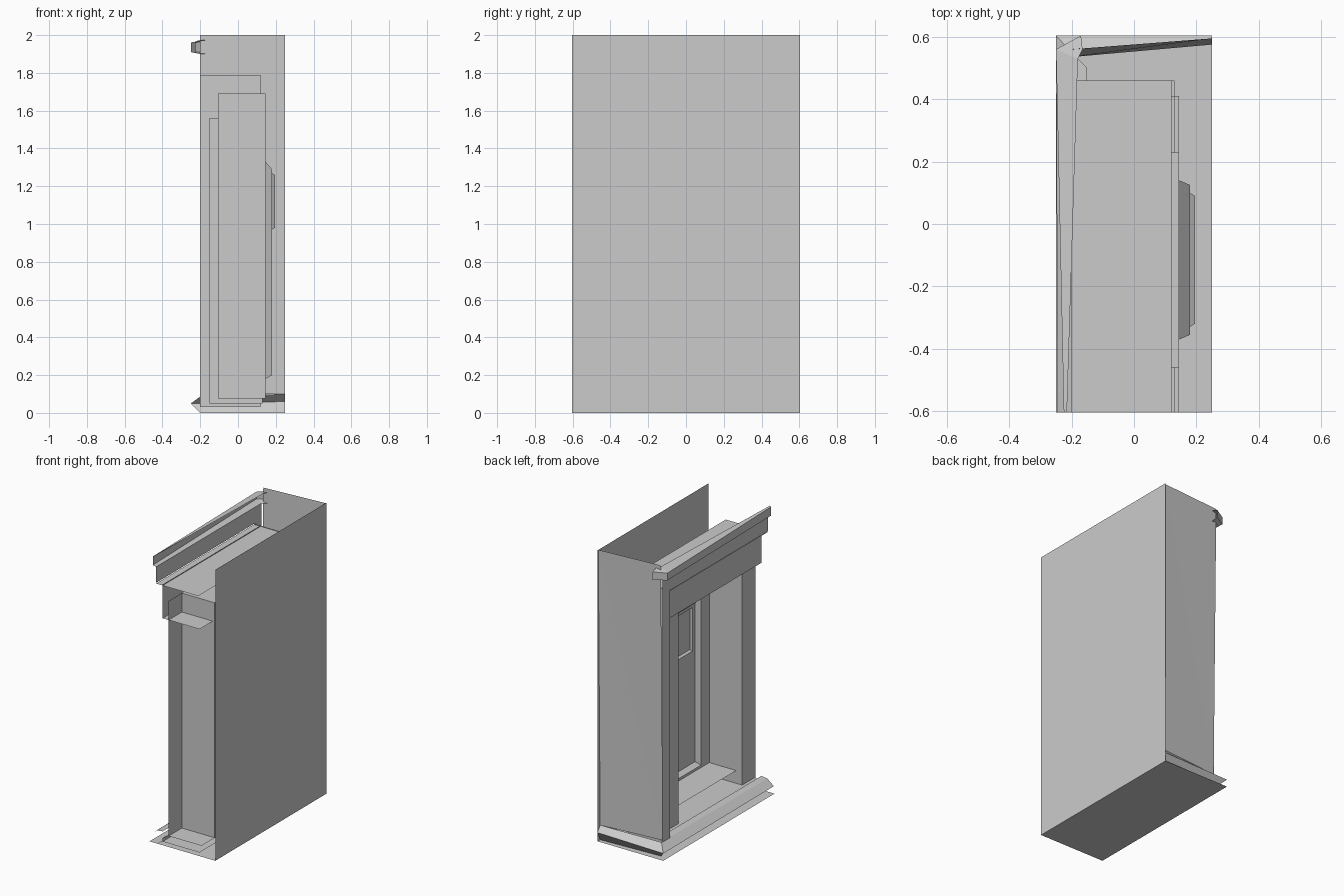
import bpy


def surface(name, *quads):
    """One object made of open flat faces, each given by its corners."""
    verts, faces = [], []
    for q in quads:
        faces.append(range(len(verts), len(verts) + len(q)))
        verts += q
    me = bpy.data.meshes.new(name)
    me.from_pydata(verts, [], [list(f) for f in faces])
    me.update()
    ob = bpy.data.objects.new(name, me)
    bpy.context.collection.objects.link(ob)
    return ob


def across_x(x, y0, y1, z0, z1):
    return [(x, y1, z0), (x, y0, z0), (x, y0, z1), (x, y1, z1)]


def across_y(y, x0, x1, z0, z1):
    return [(x0, y, z0), (x1, y, z0), (x1, y, z1), (x0, y, z1)]


def across_z(z, x0, x1, y0, y1):
    return [(x0, y0, z), (x1, y0, z), (x1, y1, z), (x0, y1, z)]


def ring(a, b):
    """Four faces joining two (x, y0, y1, z0, z1) rectangles."""
    p, q = across_x(*a), across_x(*b)
    return [[p[i], p[(i + 1) % 4], q[(i + 1) % 4], q[i]] for i in range(4)]


def sweep(p, q):
    """Strip between two matching polylines."""
    return [[p[i], q[i], q[i + 1], p[i + 1]] for i in range(len(p) - 1)]


E = -0.604   # cut end of the bay
W = 0.604    # finished end of the bay

# Outer shell: rear wall, bottom, finished side
surface("rear_wall", across_x(0.25, E, W, 0, 2))
surface("bottom", across_z(0, -0.25, 0.25, E, W))
surface("side_panel",
        [(0.25, 0.575, 0.1), (0.25, 0.595, 2), (-0.2, 0.535, 0.1)],
        [(0.25, 0.595, 2), (-0.2, 0.56, 2), (-0.2, 0.535, 0.1)])

# Outer frame: corner pier, top rail and its deep reveal
surface("outer_frame",
        across_x(-0.2, 0.46, 0.54, 0.09, 1.9),
        across_x(-0.2, E, 0.46, 1.79, 1.9),
        across_y(0.46, -0.2, 0.12, 0.03, 1.79),
        across_z(1.785, -0.2, 0.12, E, 0.46))

# Frieze board with the middle reveal
surface("frieze",
        across_x(-0.15, E, 0.41, 1.56, 1.79),
        across_x(-0.15, 0.41, 0.46, 0.05, 1.79),
        across_y(0.41, -0.15, 0.13, 0.05, 1.56),
        across_z(1.56, -0.15, 0.13, E, 0.41))

# Pilasters on both sides of the niche
surface("right_pilaster",
        across_x(-0.105, E, -0.46, 0.075, 1.69),
        across_y(-0.46, -0.105, 0.145, 0.075, 1.69))
surface("left_pilaster",
        across_x(-0.105, 0.23, 0.41, 0.075, 1.69),
        across_y(0.23, -0.105, 0.145, 0.075, 1.69))

# Niche ceiling, floor and shelf
surface("niche_ceiling", across_z(1.69, -0.105, 0.145, -0.46, 0.23))
surface("niche_floor", across_z(0.075, -0.105, 0.145, E, 0.41))
surface("niche_shelf", across_z(0.163, -0.06, 0.145, -0.46, 0.23))

# Niche back with two nested sunken panels
outer = (0.145, -0.46, 0.23, 0.075, 1.69)
hole = (0.145, -0.37, 0.14, 0.18, 1.33)
sunk = (0.18, -0.355, 0.125, 0.2, 1.29)
hole2 = (0.18, -0.33, 0.10, 0.97, 1.27)
deep = (0.195, -0.32, 0.09, 0.98, 1.26)
surface("niche_back", *ring(outer, hole), *ring(hole, sunk),
        *ring(sunk, hole2), *ring(hole2, deep), across_x(*deep))

# Stepped sill in front of the niche
surface("sill",
        [(-0.105, E, 0.075), (-0.105, 0.41, 0.075),
         (-0.15, 0.41, 0.05), (-0.15, E, 0.05)],
        across_x(-0.15, E, 0.46, 0.025, 0.05),
        across_z(0.025, -0.15, 0.13, E, 0.46),
        [(-0.15, E, 0.025), (-0.15, 0.46, 0.025),
         (-0.19, 0.52, 0.003), (-0.19, E, 0.003)])

# Plinth moulding along the front and around the finished side
near = [(-0.15, E, 0.095), (-0.195, E, 0.09), (-0.245, E, 0.05)]
corner = [(-0.15, 0.50, 0.095), (-0.195, 0.545, 0.09), (-0.25, W, 0.05)]
rear = [(0.25, 0.50, 0.1), (0.25, 0.575, 0.1), (0.25, W, 0.06)]
surface("plinth_moulding", *sweep(near, corner), *sweep(corner[1:], rear[1:]))
surface("plinth_side",
        [(0.25, W, 0.06), (0.25, 0.575, 0.0), (-0.2, 0.555, 0.0), (-0.25, W, 0.05)])

# Crown moulding, slightly tapering to the cut end, with a short return
near = [(-0.2, E, 1.9), (-0.225, E, 1.905), (-0.225, E, 1.965), (-0.215, E, 1.97)]
corner = [(-0.2, 0.54, 1.9), (-0.25, 0.56, 1.91), (-0.25, 0.56, 1.96), (-0.18, 0.53, 1.975)]
back = [(-0.165, 0.56, 1.9), (-0.17, W, 1.91), (-0.17, W, 1.965), (-0.165, 0.56, 1.975)]
surface("crown_moulding", *sweep(near, corner), *sweep(corner, back))
